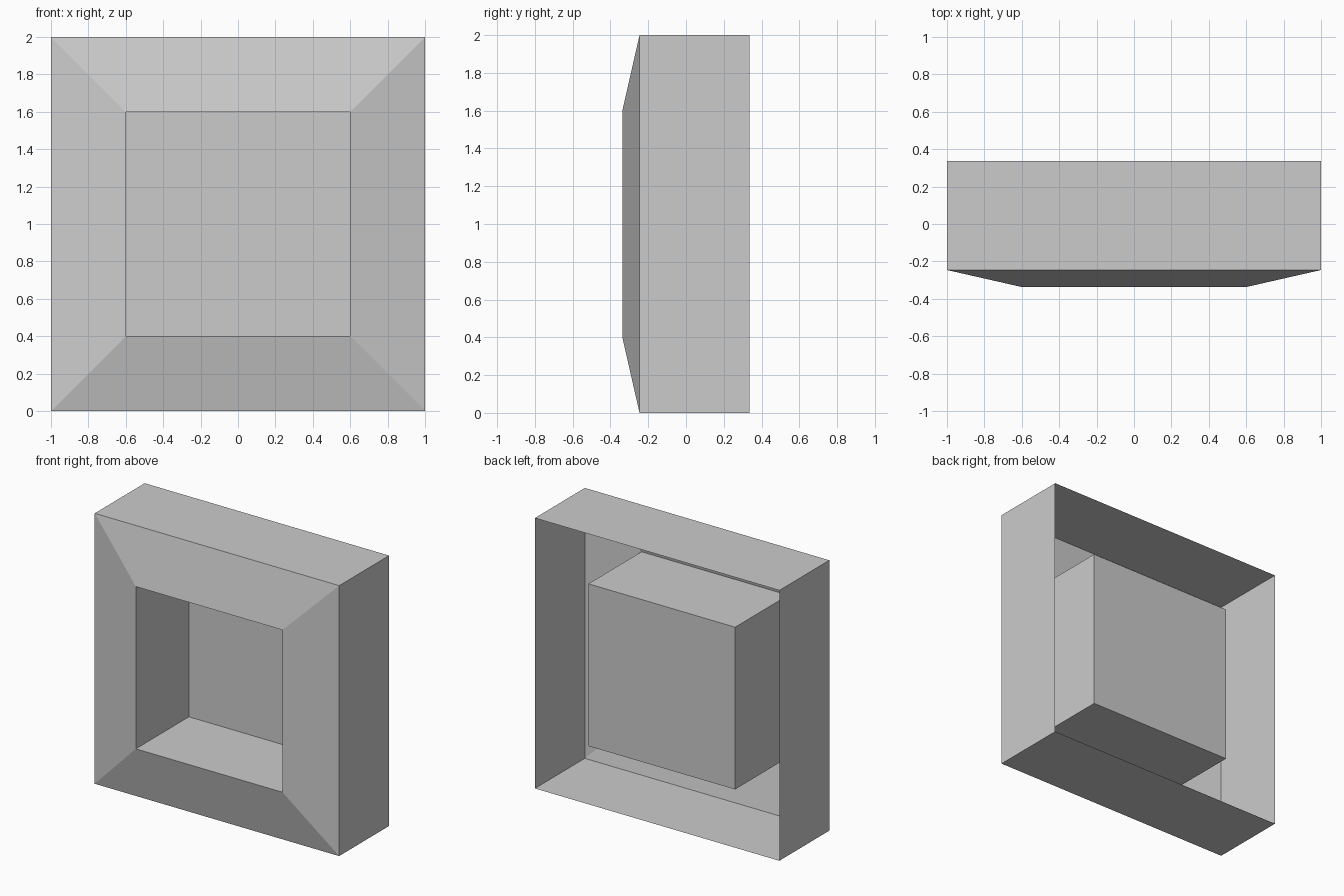
import bpy
import bmesh

cube = bpy.data.objects.get("Cube")
if cube:
    bpy.data.objects.remove(cube, do_unlink=True)

BACK, RIM, FRONT, PANEL = 0.337, -0.246, -0.337, 0.283
OUTER, INNER = 1.0, 0.6

GREY = (0.6, 0.6, 0.6, 1.0)
grey = bpy.data.materials.new("light grey")
grey.use_nodes = True
grey.diffuse_color = GREY
grey.node_tree.nodes["Principled BSDF"].inputs["Base Color"].default_value = GREY


def square_shell(name, sections, capped=False):
    """Thin open shell through square sections (half width, y), back to front."""
    bm = bmesh.new()
    rings = []
    for half, y in sections:
        corners = [(-half, -half), (half, -half), (half, half), (-half, half)]
        rings.append([bm.verts.new((x, y, 1 + z)) for x, z in corners])
    for a, b in zip(rings, rings[1:]):
        for i in range(4):
            j = (i + 1) % 4
            bm.faces.new((a[i], a[j], b[j], b[i]))
    if capped:
        bm.faces.new(rings[-1])
    mesh = bpy.data.meshes.new(name)
    bm.to_mesh(mesh)
    bm.free()
    mesh.materials.append(grey)
    obj = bpy.data.objects.new(name, mesh)
    bpy.context.collection.objects.link(obj)
    return obj


# Outer walls, open at the back, with the sloped front border
square_shell("outer_frame", [(OUTER, BACK), (OUTER, RIM), (INNER, FRONT)])

# Recessed box behind the opening, closed by a flat panel
square_shell("recessed_box", [(INNER, FRONT), (INNER, PANEL)], capped=True)
